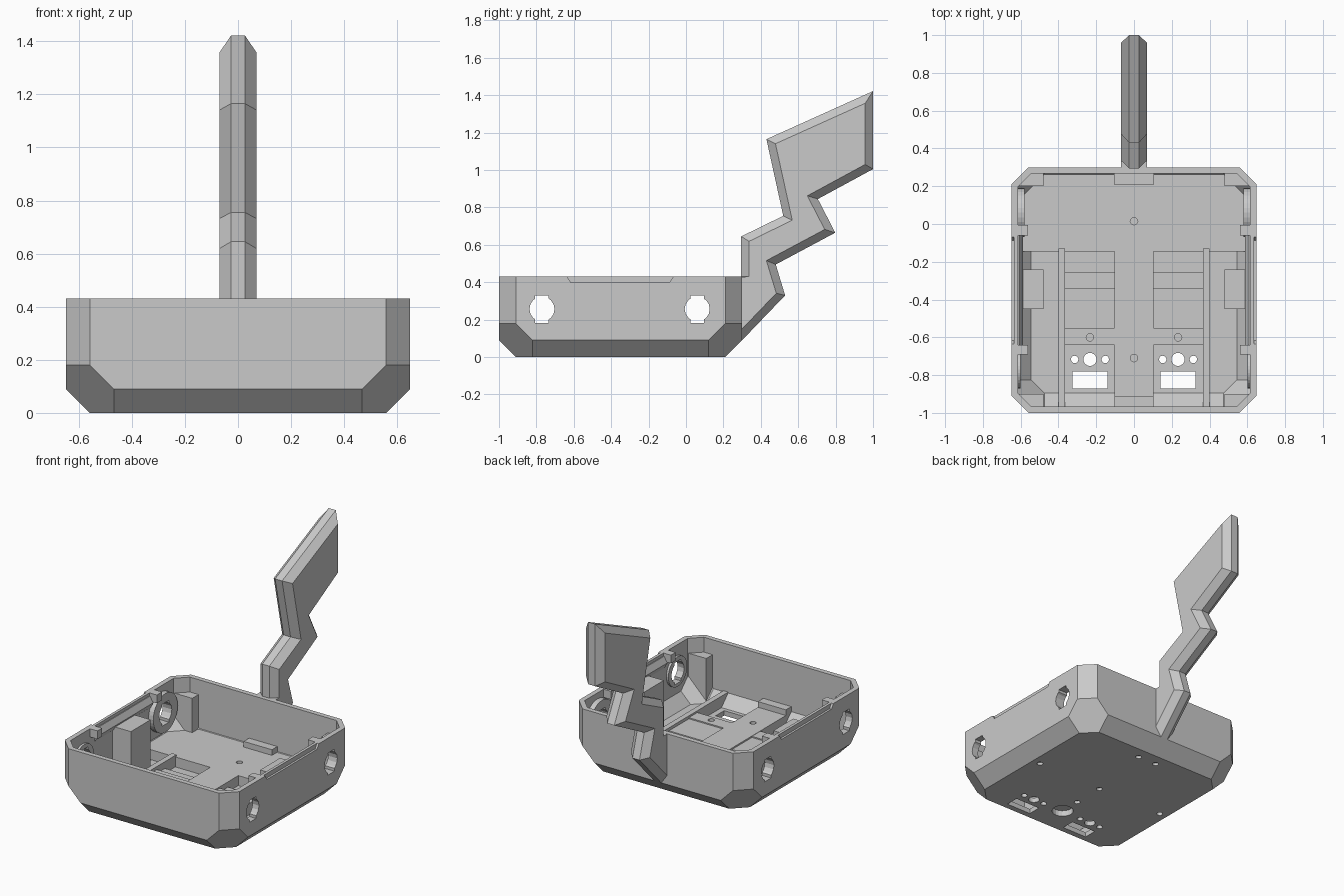
import bpy, bmesh, math
from mathutils import Vector, Matrix

if "Cube" in bpy.data.objects:
    bpy.data.objects.remove(bpy.data.objects["Cube"], do_unlink=True)

grey = bpy.data.materials.new("plain_grey")
grey.use_nodes = True
grey.diffuse_color = (0.59, 0.59, 0.59, 1)
grey.node_tree.nodes["Principled BSDF"].inputs["Base Color"].default_value = (0.59, 0.59, 0.59, 1)


def finish(name, bm):
    bmesh.ops.recalc_face_normals(bm, faces=bm.faces)
    mesh = bpy.data.meshes.new(name)
    bm.to_mesh(mesh)
    bm.free()
    mesh.materials.append(grey)
    ob = bpy.data.objects.new(name, mesh)
    bpy.context.collection.objects.link(ob)
    return ob


def hull(name, points):
    bm = bmesh.new()
    for p in points:
        bm.verts.new(p)
    bmesh.ops.convex_hull(bm, input=bm.verts)
    bmesh.ops.dissolve_limit(bm, angle_limit=0.01, verts=bm.verts, edges=bm.edges)
    return finish(name, bm)


def box(x0, x1, y0, y1, z0, z1):
    return hull("box_cutter", [(x, y, z) for x in (x0, x1) for y in (y0, y1) for z in (z0, z1)])


def rod(x, y, z, r, length, axis="Z", sides=16):
    bm = bmesh.new()
    turn = Matrix.Rotation(math.pi / 2, 4, "Y") if axis == "X" else Matrix()
    bmesh.ops.create_cone(bm, cap_ends=True, segments=sides, radius1=r, radius2=r, depth=length,
                          matrix=Matrix.Translation((x, y, z)) @ turn)
    return finish("rod_cutter", bm)


def cut(target, tool):
    mod = target.modifiers.new("cut", "BOOLEAN")
    mod.operation, mod.solver, mod.object = "DIFFERENCE", "EXACT", tool
    bpy.context.view_layer.update()
    graph = bpy.context.evaluated_depsgraph_get()
    mesh = bpy.data.meshes.new_from_object(target.evaluated_get(graph))
    target.modifiers.clear()
    target.data = mesh
    bpy.data.objects.remove(tool, do_unlink=True)


def chamfered_tub(name, inset, c, top):
    """Box with cut vertical edges, bottom edges and bottom corners."""
    hx, hy, z, mid = 0.648 - inset, 0.65 - inset, inset, -0.35
    pts = []
    for sx in (-1, 1):
        for sy in (-1, 1):
            for dx, dy, h in ((c, 0, top), (0, c, top), (c, 0, z + 2 * c), (0, c, z + 2 * c),
                              (0, 2 * c, z + c), (2 * c, 0, z + c), (c, 2 * c, z), (2 * c, c, z)):
                pts.append((sx * (hx - dx), mid + sy * (hy - dy), h))
    return hull(name, pts)


body = chamfered_tub("tub_body", 0, 0.09, 0.43)
cavity = chamfered_tub("cavity_cutter", 0.033, 0.071, 0.5)

# Raised floor, spine and end ledges: solids left standing inside the cavity
FLOOR = 0.1
cut(cavity, box(-0.7, 0.7, -0.145, 0.4, 0, FLOOR))
cut(cavity, box(-0.104, 0.104, -1.1, -0.1, 0, FLOOR))
cut(cavity, box(-0.105, 0.105, 0.21, 0.4, 0, 0.138))
cut(cavity, box(-0.104, 0.104, -1.1, -0.91, 0, 0.138))

for s in (-1, 1):
    def side(a, b, *rest):
        return box(min(s * a, s * b), max(s * a, s * b), *rest)
    # Ribs and stepped bay platforms
    cut(cavity, side(0.364, 0.4, -1.1, -0.13, 0, FLOOR + 0.01))
    for y0, y1, z in ((-0.345, -0.255, 0.065), (-0.555, -0.34, 0.09), (-0.64, -0.55, 0.098)):
        cut(cavity, side(0.09, 0.37, y0, y1, 0, z))
    # Tall blocks and corner posts
    cut(cavity, side(0.48, 0.7, -0.45, -0.24, 0, 0.355))
    cut(cavity, side(0.48, 0.7, -1.1, -0.9, 0, 0.33))
    cut(cavity, side(0.48, 0.7, 0.2, 0.4, 0, 0.33))
    # Collars around the side openings
    for y, r, x in ((-0.77, 0.1, 0.65), (0.06, 0.13, 0.63)):
        cut(cavity, rod(s * x, y, 0.26, r, 0.1, "X", 32))
    # Rim tabs
    for y0, y1 in ((-0.69, -0.64), (-0.06, -0.005)):
        cut(cavity, side(0.56, 0.7, y0, y1, 0.375, 0.43))
    # Sloped rail under the rim
    cut(cavity, hull("rail_cutter", [(s * x, y, z) for y in (-0.645, -0.055)
                                     for x, z in ((0.7, 0.41), (0.61, 0.41), (0.588, 0.37),
                                                  (0.61, 0.33), (0.7, 0.33))]))
cut(body, cavity)

# Side openings: round with a square notch above and below
for y in (-0.77, 0.06):
    cut(body, rod(0, y, 0.257, 0.067, 2, "X"))
    cut(body, box(-1, 1, y - 0.036, y + 0.036, 0.183, 0.33))

# Floor openings and screw holes
for s in (-1, 1):
    x = s * 0.233
    cut(body, box(x - 0.093, x + 0.093, -0.87, -0.78, -0.1, 0.2))
    cut(body, rod(x, -0.717, 0, 0.035, 0.3))
    for dx in (-0.081, 0.081):
        cut(body, rod(x + dx, -0.717, 0, 0.02, 0.3, sides=12))
    cut(body, rod(x, -0.6, 0.1, 0.02, 0.04, sides=12))
    for px, py in ((0.5, -0.34), (0.07, 0.13)):
        cut(body, rod(s * px, py, 0, 0.02, 0.04, sides=12))
    # Shallow grip notch in the outer rim
    cut(body, hull("notch_cutter", [(s * x, -0.352 + t * h, z) for x in (0.634, 0.7)
                                    for t in (-1, 1) for h, z in ((0.265, 0.4), (0.29, 0.44))]))
for y in (0.015, -0.71):
    cut(body, rod(0, y, 0.1, 0.02, 0.04, sides=12))
cut(body, rod(0, -0.71, 0, 0.068, 0.08, sides=20))
for y in (-0.345, -0.565):
    cut(body, rod(0, y, 0, 0.02, 0.04, sides=12))

# Zigzag tail: outline in y and z, with bevelled edges
path = [Vector(p) for p in ((0.295, 0.43), (0.295, 0.645), (0.52, 0.755), (0.43, 1.165), (1, 1.422),
                            (1, 1.005), (0.705, 0.845), (0.798, 0.665), (0.48, 0.495), (0.53, 0.33),
                            (0.3, 0.09))]


def inset_path(pts, d):
    result = []
    for i, p in enumerate(pts):
        normals = []
        for a, b in ((i - 1, i), (i, i + 1)):
            if a >= 0 and b < len(pts):
                e = (pts[b] - pts[a]).normalized()
                normals.append(Vector((e.y, -e.x)))
        n = sum(normals, Vector((0, 0))).normalized()
        result.append(p + n * d / n.dot(normals[0]))
    return result


root = [Vector((0.27, 0.11)), Vector((0.27, 0.428))]
inner = inset_path(path, 0.042) + root
outer = path + root
bm = bmesh.new()
loops = [[bm.verts.new((x, p.x, p.y)) for p in line]
         for x, line in ((-0.07, inner), (-0.026, outer), (0.026, outer), (0.07, inner))]
for a, b in zip(loops, loops[1:]):
    for i in range(len(a)):
        j = (i + 1) % len(a)
        bm.faces.new((a[i], a[j], b[j], b[i]))
bm.faces.new(loops[0])
bm.faces.new(loops[-1])
finish("zigzag_tail", bm)
